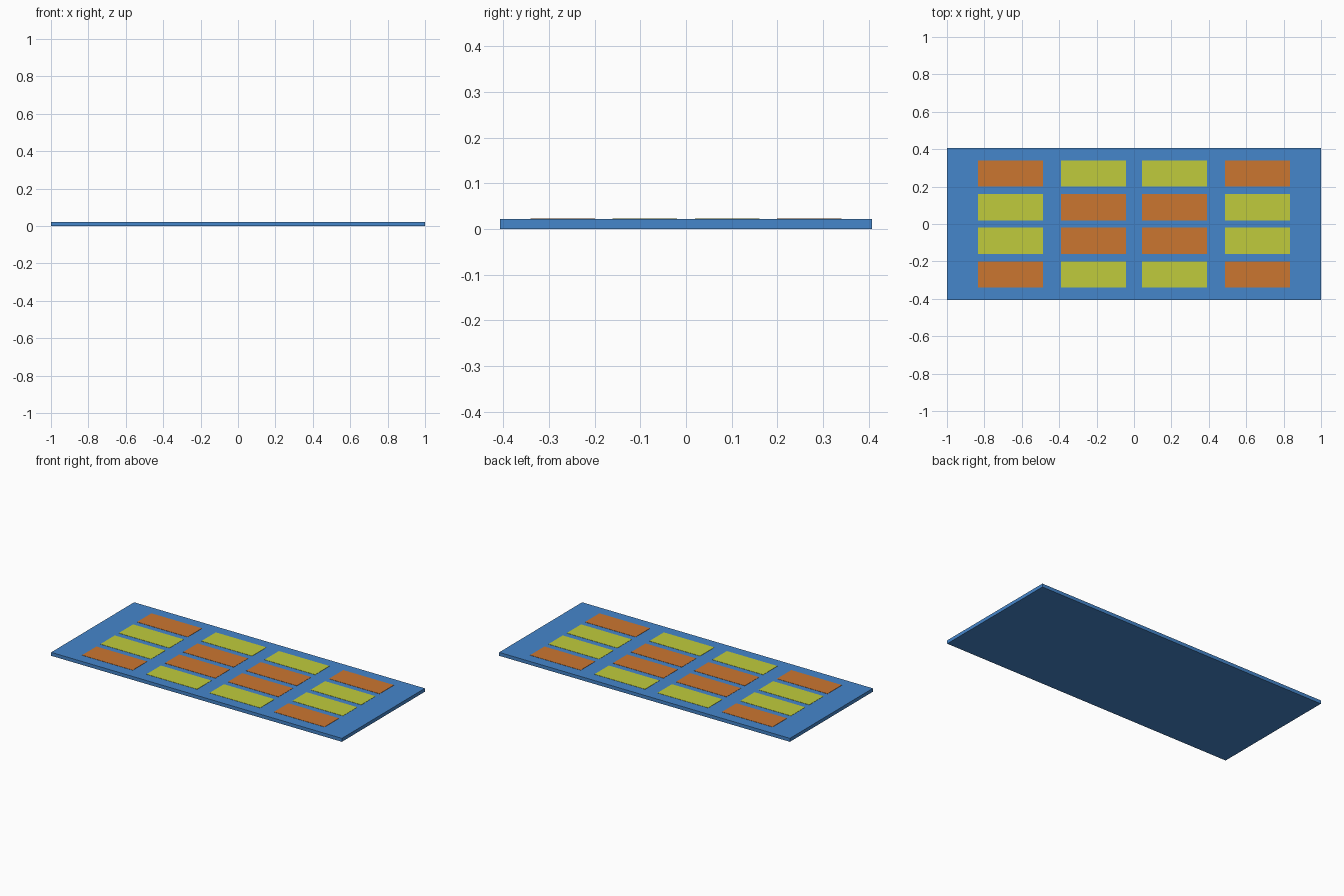
import bpy

if "Cube" in bpy.data.objects:
    bpy.data.objects.remove(bpy.data.objects["Cube"])


def material(name, color):
    m = bpy.data.materials.new(name)
    m.diffuse_color = color
    m.use_nodes = True
    m.node_tree.nodes["Principled BSDF"].inputs["Base Color"].default_value = m.diffuse_color
    return m


def box(name, x, y, z0, z1, w, d, mat):
    bpy.ops.mesh.primitive_cube_add(size=1, location=(x, y, (z0 + z1) / 2))
    o = bpy.context.object
    o.name = name
    o.scale = (w, d, z1 - z0)
    bpy.ops.object.transform_apply(location=False, rotation=False, scale=True)
    o.data.materials.append(mat)
    return o


blue = material("blue", (0.06, 0.24, 0.60, 1))
orange = material("orange", (0.60, 0.18, 0.03, 1))
lime = material("lime", (0.53, 0.60, 0.045, 1))

TOP = 0.0215

# Flat base board
box("board", 0, 0, 0, TOP, 2.0, 0.815, blue)

# Four by four grid of thin tiles, seated slightly into the board
columns = (-0.66, -0.217, 0.217, 0.66)
rows = (-0.27, -0.09, 0.09, 0.27)
for i, x in enumerate(columns):
    for j, y in enumerate(rows):
        same = (i in (0, 3)) == (j in (0, 3))
        box(f"tile_{i}_{j}", x, y, TOP - 0.004, TOP + 0.0015,
            0.348, 0.141, orange if same else lime)
